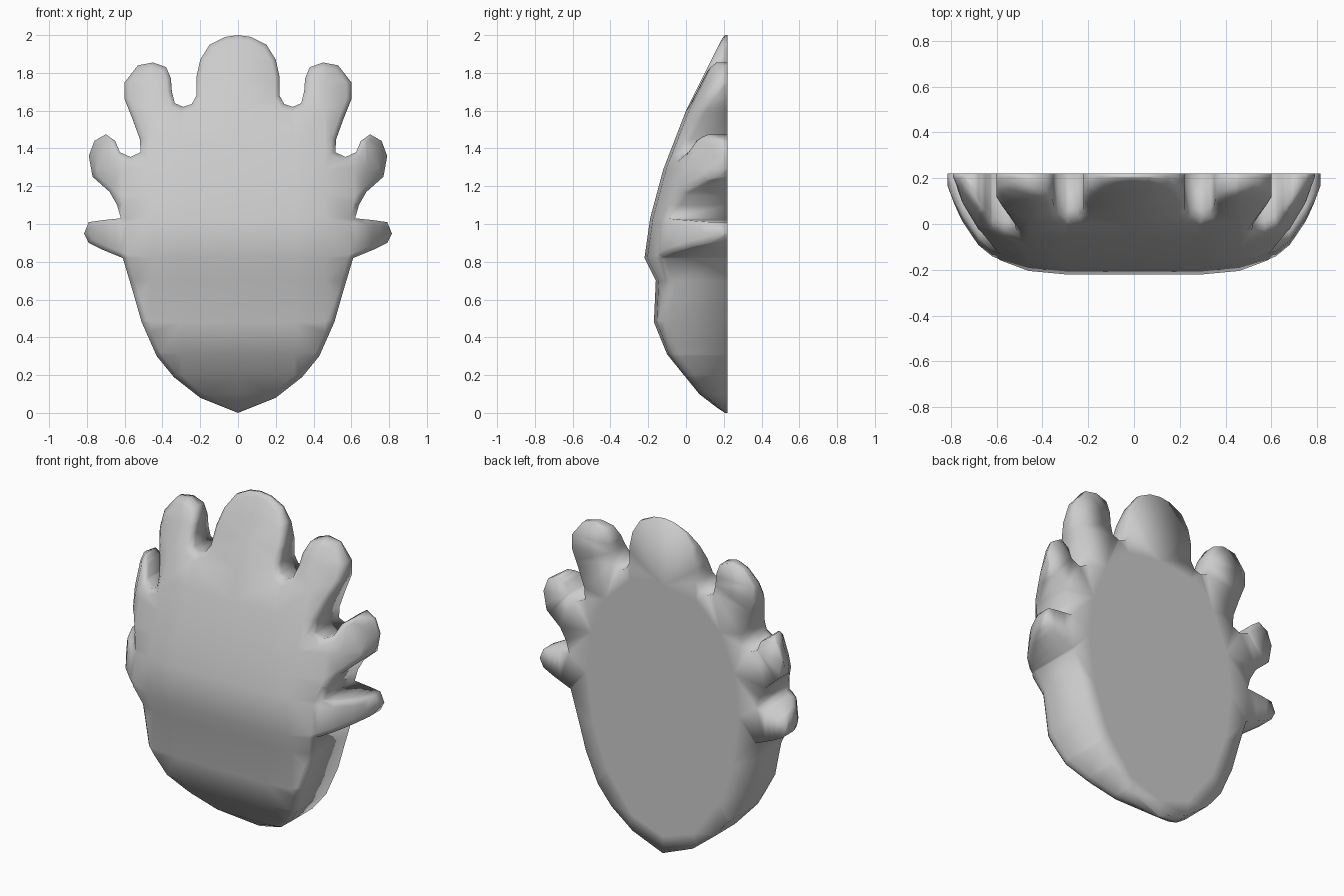
import bpy
import bmesh
from mathutils import Vector

cube = bpy.data.objects.get("Cube")
if cube:
    bpy.data.objects.remove(cube, do_unlink=True)

BACK = 0.22

# Half outline (x, z): crown lobe, two round lobes, small side lobe, tapered chin
HALF = [(0, 2), (.07, 1.99), (.15, 1.95), (.2, 1.87), (.22, 1.78), (.22, 1.68),
        (.245, 1.635), (.29, 1.62), (.335, 1.64), (.35, 1.7), (.355, 1.77),
        (.38, 1.83), (.45, 1.855), (.53, 1.84), (.6, 1.75), (.6, 1.66),
        (.56, 1.56), (.52, 1.45), (.515, 1.38), (.57, 1.355), (.625, 1.38),
        (.65, 1.44), (.7, 1.475), (.76, 1.44), (.79, 1.36), (.77, 1.25),
        (.68, 1.17), (.64, 1.1), (.62, 1.03), (.72, 1.02), (.79, 1.01),
        (.815, .95), (.79, .9), (.72, .865), (.61, .82), (.55, .62),
        (.51, .48), (.43, .3), (.34, .19), (.2, .08), (0, 0)]
# Front depth along the height, and how far it falls back towards the sides
DEPTH = [(0, .2), (.1, .07), (.31, -.1), (.48, -.17), (.7, -.16), (.82, -.22),
         (1.03, -.19), (1.29, -.12), (1.6, 0), (2, .2)]
FALL = [(0, 0), (.3, 0), (.46, .015), (.62, .075), (.68, .12), (.75, .22), (.82, .36)]
# Half outline of the flat panel on the back
PANEL = [(0, 1.6), (.22, 1.57), (.38, 1.42), (.47, 1.2), (.5, .95), (.46, .65),
         (.37, .4), (.2, .17), (0, .1)]


def lookup(table, t):
    for (a, u), (b, v) in zip(table, table[1:]):
        if t <= b:
            return u + (v - u) * max(0, t - a) / (b - a)
    return table[-1][1]


def mirrored(half):
    return half + [(-x, z) for x, z in reversed(half[1:-1])]


def add_loop(bm, points, y):
    return [bm.verts.new((x, y, z)) for x, z in points]


bm = bmesh.new()
face = bm.faces.new(add_loop(bm, mirrored(HALF), 0))

# Rim rings, then a grid of cuts over the front
rim = bm.verts.layers.float.new("rim")
for vert in bm.verts:
    vert[rim] = 0.05
for width, lift in ((.015, .02), (.025, 0)):
    bmesh.ops.inset_region(bm, faces=[face], thickness=width,
                           use_boundary=True, use_even_offset=True)
    for vert in face.verts:
        vert[rim] = lift


def cut(axis, value):
    normal, point = Vector((0, 0, 0)), Vector((0, 0, 0))
    normal[axis] = 1
    point[axis] = value
    bmesh.ops.bisect_plane(bm, geom=bm.verts[:] + bm.edges[:] + bm.faces[:],
                           dist=.003, plane_co=point, plane_no=normal)


for x, _ in FALL[1:-1]:
    cut(0, x)
    cut(0, -x)
cut(0, 0)
for z, _ in DEPTH[1:-1]:
    cut(2, z)
for z in (.2, 1.15, 1.45, 1.75, 1.88):
    cut(2, z)

# Shape the front surface
for vert in bm.verts:
    x, _, z = vert.co
    vert.co.y = min(lookup(DEPTH, z) + lookup(FALL, abs(x)) + vert[rim], BACK - .015)

# Side wall straight to the flat back
border = [e for e in bm.edges if e.is_boundary]
made = bmesh.ops.extrude_edge_only(bm, edges=border)["geom"]
for vert in made:
    if isinstance(vert, bmesh.types.BMVert):
        vert.co.y = BACK
back_edges = [e for e in made if isinstance(e, bmesh.types.BMEdge) and e.is_boundary]

# Back: flat panel, with the lobes filled around it
panel = bm.faces.new(add_loop(bm, mirrored(PANEL), BACK))
bmesh.ops.triangle_fill(bm, edges=back_edges + list(panel.edges),
                        use_beauty=True, normal=(0, 1, 0))
bmesh.ops.recalc_face_normals(bm, faces=bm.faces[:])
bmesh.ops.triangulate(bm, faces=[f for f in bm.faces if len(f.verts) > 4])
for f in bm.faces:
    f.smooth = True

mesh = bpy.data.meshes.new("lobed_shell")
bm.to_mesh(mesh)
bm.free()

grey = bpy.data.materials.new("plain grey")
grey.use_nodes = True
colour = (.6, .6, .6, 1)
grey.diffuse_color = colour
grey.node_tree.nodes["Principled BSDF"].inputs["Base Color"].default_value = colour
mesh.materials.append(grey)

shell = bpy.data.objects.new("lobed_shell", mesh)
bpy.context.collection.objects.link(shell)
